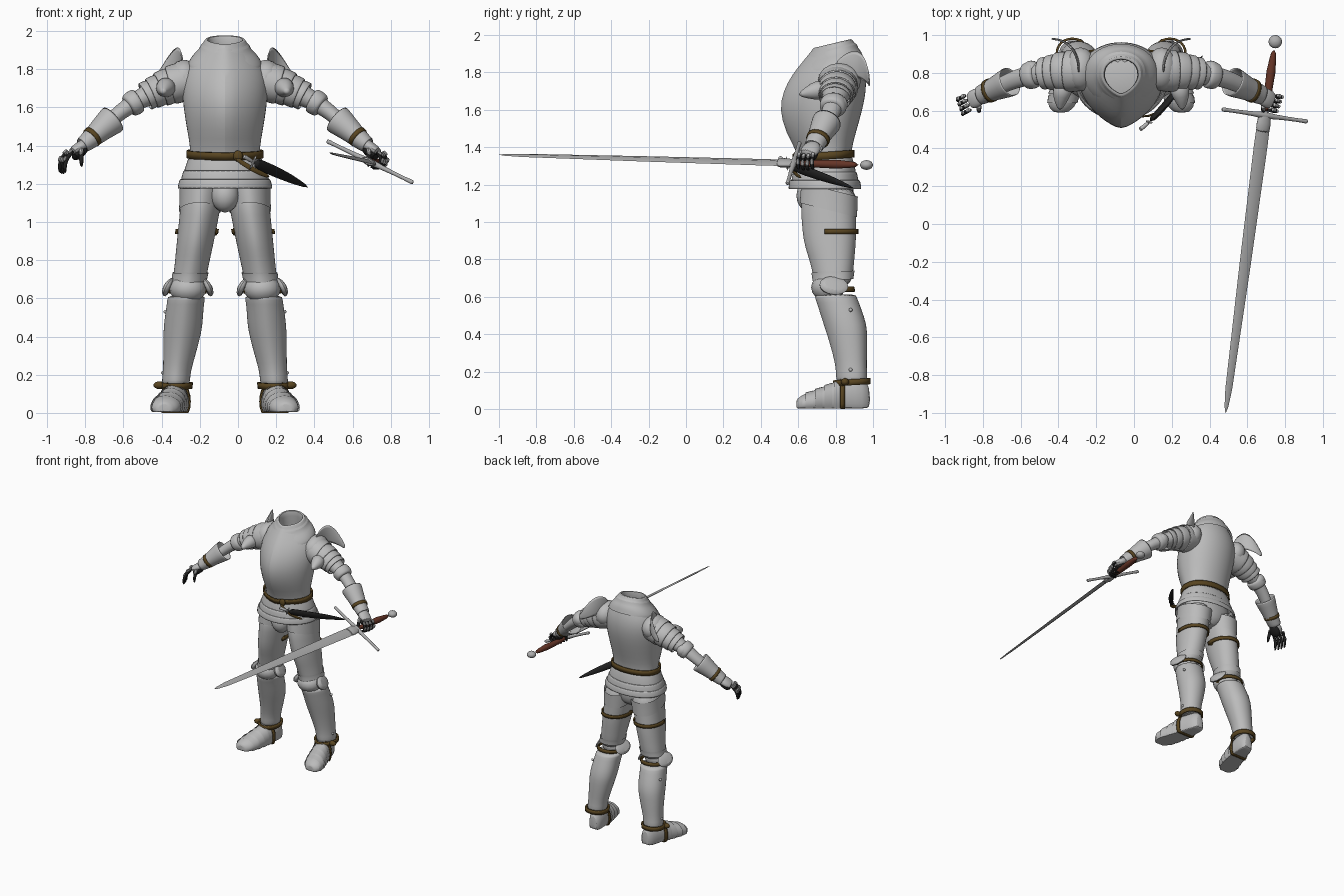
import bpy, bmesh, math
from mathutils import Vector

cube = bpy.data.objects.get("Cube")
if cube:
    bpy.data.objects.remove(cube)

CX = -0.068            # symmetry plane of the body
N = 24
MADE = []


def material(name, rgb):
    m = bpy.data.materials.new(name)
    m.use_nodes = True
    m.diffuse_color = (*rgb, 1)
    m.node_tree.nodes["Principled BSDF"].inputs["Base Color"].default_value = (*rgb, 1)
    return m


STEEL = material("steel", (0.5, 0.5, 0.5))
BLADE = material("blade_steel", (0.42, 0.42, 0.42))
LEATHER = material("brown_leather", (0.1, 0.06, 0.015))
GRIP = material("red_brown_grip", (0.13, 0.035, 0.02))
BLACK = material("black_leather", (0.015, 0.015, 0.015))


def loft(name, mat, rings, cap=True, sub=1, thick=0, closed=True):
    """Skin a list of point loops."""
    bm = bmesh.new()
    rows = [[bm.verts.new(p) for p in r] for r in rings]
    n = len(rows[0])
    for a, b in zip(rows, rows[1:]):
        for i in range(n if closed else n - 1):
            j = (i + 1) % n
            bm.faces.new((a[i], a[j], b[j], b[i]))
    if cap and closed:
        bm.faces.new(rows[0])
        bm.faces.new(rows[-1])
    bmesh.ops.recalc_face_normals(bm, faces=bm.faces)
    me = bpy.data.meshes.new(name)
    bm.to_mesh(me)
    bm.free()
    me.materials.append(mat)
    ob = bpy.data.objects.new(name, me)
    bpy.context.collection.objects.link(ob)
    if thick:
        mod = ob.modifiers.new("thickness", 'SOLIDIFY')
        mod.thickness, mod.offset = thick, 0
    if sub:
        mod = ob.modifiers.new("smooth", 'SUBSURF')
        mod.levels = mod.render_levels = sub
    MADE.append(ob)
    return ob


def tube(name, mat, path, hint=(0, 1, 0), n=16, **kw):
    """Elliptical sections (point, radius along hint, other radius) on a path."""
    pts = [Vector(p[0]) for p in path]
    rings = []
    for i, (_, ru, rv) in enumerate(path):
        t = (pts[min(i + 1, len(pts) - 1)] - pts[max(i - 1, 0)]).normalized()
        u = Vector(hint)
        u = (u - t * u.dot(t)).normalized()
        v = t.cross(u)
        ang = [2 * math.pi * k / n for k in range(n)]
        rings.append([pts[i] + u * ru * math.cos(a) + v * rv * math.sin(a) for a in ang])
    return loft(name, mat, rings, **kw)


def ball(name, mat, c, r):
    c, r = Vector(c), Vector(r)
    rows = [[c + Vector((r.x * math.sin(b) * math.cos(a), r.y * math.sin(b) * math.sin(a), r.z * math.cos(b)))
             for a in [2 * math.pi * k / 16 for k in range(16)]]
            for b in [0.08 + (math.pi - 0.16) * k / 8 for k in range(9)]]
    return loft(name, mat, rows, sub=0)


def sample(table, t):
    """Interpolate a table ordered by its first column."""
    rows = sorted(table)
    t = min(max(t, rows[0][0]), rows[-1][0])
    for a, b in zip(rows, rows[1:]):
        if t <= b[0]:
            f = (t - a[0]) / (b[0] - a[0])
            return [p + (q - p) * f for p, q in zip(a[1:], b[1:])]


def section(cx, z, hx, yf, yb, grow=0, keel=0.0, tilt=0.0):
    """Level body section, optionally ridged at the front."""
    cy = yf + (yb - yf) * 0.55
    out = []
    for k in range(N):
        a = 2 * math.pi * k / N
        c, s = math.cos(a), math.sin(a)
        d = (1 - keel) * abs(s) + keel * (1 - abs(c)) if s < 0 else s ** 0.85
        y = cy + (d * (yb + grow - cy) if s >= 0 else -d * (cy - yf + grow))
        out.append((cx + c * (hx + grow), y, z + tilt * (y - cy)))
    return out


# Torso: breastplate and backplate
TORSO = [(1.32, .185, .60, .885), (1.39, .183, .58, .885), (1.48, .20, .525, .91),
         (1.60, .22, .49, .945), (1.70, .228, .51, .965), (1.79, .215, .56, .965),
         (1.86, .17, .62, .945), (1.92, .12, .67, .92)]
loft("breastplate", STEEL, [section(CX, r[0], *r[1:], keel=0.35) for r in TORSO], cap=False)

# Collar with a rolled rim and an open neck
COLLAR = [(1.82, .195, .575, .955), (1.835, .195, .58, .95), (1.875, .168, .605, .94),
          (1.90, .138, .635, .92), (1.925, .13, .645, .915), (1.93, .118, .66, .90),
          (1.955, .108, .67, .89), (1.96, .09, .69, .87), (1.93, .085, .69, .87), (1.80, .09, .68, .88)]
loft("collar", STEEL, [section(CX, r[0], *r[1:], keel=0.3, tilt=0.24) for r in COLLAR], cap=False)

# Hip skirt of overlapping bands, pelvis and codpiece
SKIRT = [(1.17, .237, .56, .925), (1.27, .212, .58, .905), (1.35, .183, .60, .885)]
for i, (top, low, g) in enumerate([(1.35, 1.25, 0), (1.27, 1.2, .004), (1.225, 1.175, .012)]):
    loft(f"skirt_band_{i}", STEEL, [section(CX, z, *sample(SKIRT, z), grow=g) for z in (top, (top + low) / 2, low)],
         cap=False, thick=.01)
loft("pelvis", STEEL, [section(CX, z, h, f, b) for z, h, f, b in
                       [(1.3, .19, .62, .89), (1.17, .19, .64, .90), (1.1, .12, .68, .89), (1.05, .05, .72, .85)]])
ball("codpiece", STEEL, (CX, .67, 1.14), (.075, .08, .09))

# Waist belt, buckle and hanging strap
loft("waist_belt", LEATHER, [section(CX, z, *sample(TORSO, z), grow=.012, keel=.2, tilt=.07) for z in (1.335, 1.375)],
     cap=False, thick=.01, sub=0)
ball("belt_buckle", LEATHER, (.0, .585, 1.345), (.025, .015, .03))
tube("dagger_hanger", LEATHER, [((-.02, .575, 1.34), .006, .014), ((.08, .56, 1.27), .006, .014),
                                ((.17, .62, 1.235), .006, .014)], n=8)

# Dagger in its sheath
tube("dagger_sheath", BLACK, [((.08, .54, 1.315), .018, .03), ((.17, .63, 1.275), .017, .03),
                              ((.28, .78, 1.225), .014, .025), ((.37, .9, 1.18), .004, .005)], n=12)
tube("dagger_handle", STEEL, [((.03, .50, 1.345), .016, .016), ((.045, .51, 1.335), .01, .01),
                              ((.08, .54, 1.315), .012, .012)], n=12)
tube("dagger_guard", STEEL, [((.06, .545, 1.27), .008, .008), ((.1, .535, 1.355), .008, .008)], n=8)

# Profiles shared by both sides
LEG = [(1.2, .12, .113, .625, .915), (1.08, .128, .106, .61, .91), (.9, .155, .098, .625, .91),
       (.74, .18, .088, .675, .895), (.64, .197, .088, .685, .885), (.56, .21, .098, .7, .93),
       (.45, .22, .103, .735, .968), (.33, .235, .089, .775, .97), (.2, .255, .07, .805, .965),
       (.12, .26, .066, .81, .965)]
FOOT = [(.59, .32, .035, .05), (.62, .316, .07, .075), (.68, .303, .082, .098), (.76, .28, .077, .13),
        (.85, .258, .067, .17), (.95, .242, .056, .16), (.985, .238, .03, .12)]
ARM = [(0, .17, .81, 1.75, .1, .1), (1, .29, .81, 1.715, .1, .09), (2, .393, .8, 1.67, .078, .068),
       (3, .47, .79, 1.63, .062, .056), (4, .55, .77, 1.575, .058, .05), (5, .6, .75, 1.53, .055, .046),
       (6, .74, .685, 1.405, .045, .036)]

for side, tag in ((1, "left"), (-1, "right")):
    def P(dx, y, z):
        return Vector((CX + side * dx, y, z))

    def leg(z, g=0.0, tilt=0.0):
        c, h, f, b = sample(LEG, z)
        return section(CX + side * c, z, h, f, b, grow=g, tilt=tilt, keel=.1)

    def foot(y, g=0.0):
        c, w, h = sample(FOOT, y)
        ang = [2 * math.pi * k / N for k in range(N)]
        return [P(c + (w + g) * math.cos(a), y, max(.004, .35 * h + (.65 * h + g) * math.sin(a))) for a in ang]

    def arm(t, g=0.0):
        x, y, z, ru, rv = sample(ARM, t)
        return P(x, y, z), ru + g, rv + g

    # Leg plates
    loft(f"{tag}_thigh_plate", STEEL, [leg(z) for z in (1.2, 1.08, .99, .9, .82, .74, .65)])
    loft(f"{tag}_thigh_upper_plate", STEEL, [leg(z, .006, -.25) for z in (1.17, 1.12, 1.06)], cap=False)
    loft(f"{tag}_greave", STEEL, [leg(z, g) for z, g in
                                  ((.615, .01), (.6, .005), (.54, 0), (.45, 0), (.38, 0), (.3, 0), (.22, 0), (.17, .006), (.13, .004))])
    loft(f"{tag}_knee_band", STEEL, [leg(z, g, .05) for z, g in ((.735, .008), (.72, .006), (.69, .006))], cap=False)
    c, h, yf, yb = sample(LEG, .65)
    ball(f"{tag}_knee_cap", STEEL, P(c, yf + .075, .65), (h + .008, .09, .075))
    for s in (1, -1):
        x0 = c + s * (h + .012)
        tube(f"{tag}_knee_wing", STEEL, [(P(x0 - s * .012, .79, .655), .075, .05), (P(x0, .79, .66), .085, .062),
                                         (P(x0 + s * .015, .795, .67), .06, .04)])
    for z in (.53, .21):
        c, h, yf, yb = sample(LEG, z)
        ball(f"{tag}_greave_rivet", STEEL, P(c + h, .88, z), (.01, .01, .01))

    # Leg straps run round the back
    for z in (.95, .64):
        ring = leg(z - .013, .008), leg(z + .013, .008)
        half = [r[-1:] + r[:N // 2 + 2] for r in ring]
        loft(f"{tag}_leg_strap", LEATHER, half, closed=False, thick=.01, sub=0)
        c, h, yf, yb = sample(LEG, z)
        ball(f"{tag}_strap_buckle", LEATHER, P(c - h * .96, .77, z), (.014, .022, .022))

    # Armoured shoe of overlapping plates
    ys = [.59, .6, .62, .65, .69, .73, .77, .81, .86, .95, .985]
    loft(f"{tag}_shoe", STEEL, [foot(y) for y in ys])
    for i, y in enumerate((.64, .69, .74, .79)):
        loft(f"{tag}_shoe_plate_{i}", STEEL, [foot(y, .006), foot(y + .04, .001)], cap=False, sub=0)
    loft(f"{tag}_ankle_strap", LEATHER, [leg(z, .016, .06) for z in (.128, .16)], cap=False, thick=.012, sub=0)
    loft(f"{tag}_instep_strap", LEATHER, [foot(y, .008) for y in (.825, .85)], cap=False, thick=.008, sub=0)
    ball(f"{tag}_ankle_buckle", LEATHER, P(.345, .85, .145), (.03, .022, .02))

    # Arm core, shoulder plates and elbow guard
    tube(f"{tag}_arm", STEEL, [arm(t, -.008) for t in (0, .6, 1, 1.5, 2, 2.5, 3, 4, 5, 6)])
    for i, (a, b) in enumerate(((.05, 1.0), (.85, 1.5), (1.4, 1.95), (1.85, 2.35))):
        tube(f"{tag}_shoulder_plate_{i}", STEEL, [arm(a, .0), arm((a + b) / 2, .008), arm(b, .012)],
             cap=False, thick=.008)
    ball(f"{tag}_shoulder_dome", STEEL, P(.215, .82, 1.755), (.085, .115, .095))
    tube(f"{tag}_armpit_plate", STEEL, [(P(.30, .745, 1.71), .06, .06), (P(.32, .68, 1.70), .05, .05),
                                        (P(.325, .6, 1.68), .008, .01)], hint=(0, 0, 1))
    tube(f"{tag}_elbow_guard", STEEL, [arm(2.7, .0), arm(2.85, .01), arm(3.15, .014), arm(3.4, .01), arm(3.5, 0)])
    ball(f"{tag}_elbow_point", STEEL, P(.475, .825, 1.63), (.045, .04, .045))
    low, high = [], []
    for k in range(13):
        t = k / 12
        p = P(.215 + .15 * t * t, .8 + .18 * math.sin(math.pi / 2 * t), 1.8 - .08 * t)
        low.append(p)
        high.append(p + Vector((side * .012, 0, .155 * math.sin(math.pi * (.12 + .83 * t)))))
    loft(f"{tag}_shoulder_wing", STEEL, [low, high], closed=False, thick=.012)

    # Gauntlet cuff, wrist strap and hand
    tube(f"{tag}_gauntlet_cuff", STEEL, [(P(.585, .755, 1.54), .08, .08), (P(.65, .725, 1.485), .064, .06),
                                         (P(.715, .695, 1.425), .05, .046), (P(.75, .68, 1.40), .05, .04)],
         cap=False, thick=.008)
    tube(f"{tag}_wrist_strap", LEATHER, [arm(5.62, .012), arm(5.74, .012)], cap=False, thick=.008, sub=0)
    tube(f"{tag}_hand_plate", STEEL, [(P(.72, .69, 1.415), .042, .034), (P(.765, .67, 1.39), .052, .03),
                                      (P(.81, .645, 1.36), .05, .024)])
    tube(f"{tag}_palm", BLACK, [(P(.725, .685, 1.395), .036, .025), (P(.765, .66, 1.355), .045, .026),
                                (P(.795, .645, 1.335), .042, .02)])
    curl = ([(.805, 0, 1.36), (.838, -.01, 1.325), (.82, -.01, 1.28), (.77, 0, 1.278)] if side > 0 else
            [(.805, 0, 1.365), (.838, -.015, 1.335), (.855, -.025, 1.29), (.85, -.03, 1.245)])
    for k in range(4):
        o = k - 1.5
        pts = [P(x + .009 * o, .645 + y + .025 * o, z + .006 * abs(o)) for x, y, z in curl]
        tube(f"{tag}_finger_{k}", BLACK, [(p, .012, .012) for p in pts[:3]] + [(pts[3], .008, .008)], n=8)
        out = Vector((side * .006, 0, .005))
        for a, b in zip(pts[:2], pts[1:3]):
            tube(f"{tag}_finger_plate_{k}", STEEL, [(a + out, .0125, .011), (a.lerp(b, .8) + out, .0125, .011)], n=8)
    tube(f"{tag}_thumb", BLACK, [(P(.75, .635, 1.38), .016, .016), (P(.755, .6, 1.34), .014, .014),
                                 (P(.75, .595, 1.285), .009, .009)], n=8)
    tube(f"{tag}_thumb_plate", STEEL, [(P(.75, .63, 1.39), .018, .016), (P(.757, .598, 1.348), .015, .013)], n=8)

# Sword held in the left hand
hilt, cross, tip = Vector((.748, .965, 1.305)), Vector((.692, .575, 1.315)), Vector((.485, -1, 1.36))
wide = Vector((.455, -.065, -.22))
tube("sword_blade", BLADE, [(cross.lerp(tip, t), w, h) for t, w, h in
                            ((0, .038, .011), (.1, .04, .011), (.5, .033, .009), (.92, .02, .006), (.98, .011, .004), (1, .001, .001))],
     hint=wide, n=4, sub=0)
tube("sword_guard", BLADE, [(cross + wide * t, r, r) for t, r in
                            ((-.5, .008), (-.48, .014), (-.44, .009), (-.1, .012), (0, .022), (.1, .012), (.44, .009), (.48, .014), (.5, .008))],
     hint=(0, 0, 1), n=12)
tube("sword_guard_sleeve", BLADE, [(cross.lerp(tip, t), w, w * .5) for t, w in ((-.02, .03), (.03, .044), (.06, .042))],
     hint=wide, n=12)
tube("sword_grip", GRIP, [(cross.lerp(hilt, t), r, r) for t, r in ((.03, .018), (.3, .022), (.55, .024), (.6, .026), (.64, .022), (.9, .016))],
     hint=wide, n=12)
ball("sword_pommel", BLADE, hilt, (.036, .035, .026))
ball("pommel_button", BLADE, hilt + Vector((.005, .024, 0)), (.013, .011, .013))

# Smooth shading with crisp edges
bpy.ops.object.select_all(action='DESELECT')
for ob in MADE:
    ob.select_set(True)
bpy.context.view_layer.objects.active = MADE[0]
bpy.ops.object.shade_smooth_by_angle(angle=math.radians(40))
